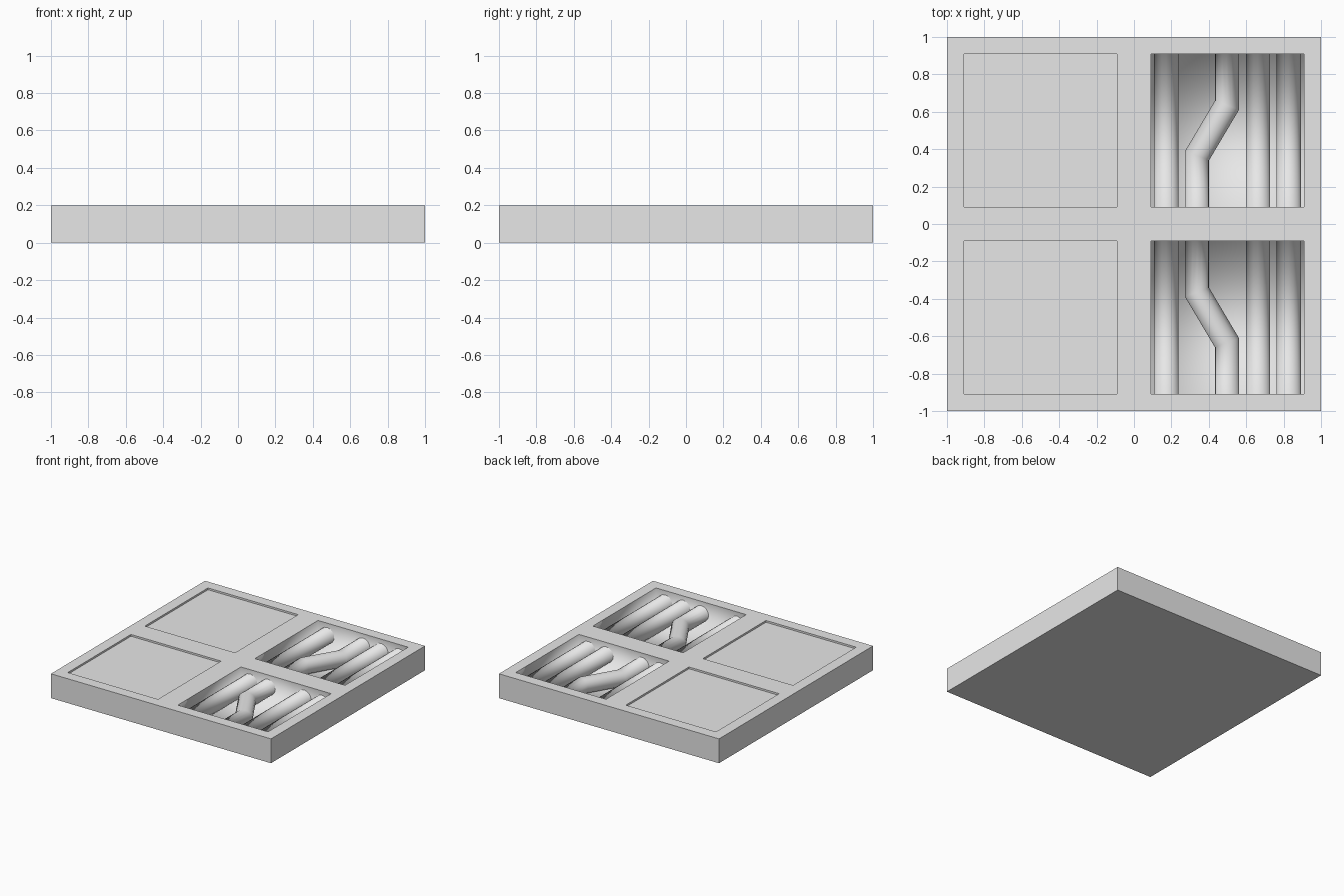
import bpy, bmesh, math

cube = bpy.data.objects.get("Cube")
if cube:
    bpy.data.objects.remove(cube, do_unlink=True)

TOP, PIT, PANEL = 0.2, 0.035, 0.185
OUT, IN = 0.91, 0.09          # outer and inner rims of the recesses
R = 0.065                     # pipe radius
SIDES = 16

grey = bpy.data.materials.new("plain_grey")
grey.use_nodes = True
grey.diffuse_color = (0.8, 0.8, 0.8, 1)
grey.node_tree.nodes["Principled BSDF"].inputs["Base Color"].default_value = (0.8, 0.8, 0.8, 1)


def finish(name, bm):
    mesh = bpy.data.meshes.new(name)
    bm.to_mesh(mesh)
    bm.free()
    mesh.materials.append(grey)
    obj = bpy.data.objects.new(name, mesh)
    bpy.context.collection.objects.link(obj)


def floor_slab():
    """Square slab whose top grid has four cells sunk into it."""
    bm = bmesh.new()
    lines = (-1, -OUT, -IN, IN, OUT, 1)
    grid = [[bm.verts.new((x, y, TOP)) for y in lines] for x in lines]
    cells = {}
    for i in range(5):
        for j in range(5):
            cells[i, j] = bm.faces.new((grid[i][j], grid[i + 1][j],
                                        grid[i + 1][j + 1], grid[i][j + 1]))
    panels = [cells[1, 1], cells[1, 3]]
    pits = [cells[3, 1], cells[3, 3]]
    # outer sides and underside
    rim = [e for e in bm.edges if e.is_boundary]
    for item in bmesh.ops.extrude_edge_only(bm, edges=rim)["geom"]:
        if isinstance(item, bmesh.types.BMVert):
            item.co.z = 0
    bmesh.ops.holes_fill(bm, edges=[e for e in bm.edges if e.is_boundary], sides=0)
    # two shallow panels on one side, two deep pits on the other
    for group, height in ((panels, PANEL), (pits, PIT)):
        for sunk in bmesh.ops.extrude_discrete_faces(bm, faces=group)["faces"]:
            for v in sunk.verts:
                v.co.z = height
            if height == PIT:
                for e in sunk.edges:
                    for f in e.link_faces:
                        f.smooth = True
    bmesh.ops.recalc_face_normals(bm, faces=bm.faces)
    # crisp rims
    for e in bm.edges:
        e.smooth = min(v.co.z for v in e.verts) < TOP - 0.01
    finish("floor_slab", bm)


def pipe(name, path, flip):
    """Tube through (x, y, skew) points; skew shears the ring to mitre a bend."""
    bm = bmesh.new()
    rings = []
    for x, y, skew in path:
        ring = []
        for k in range(SIDES):
            a = math.tau * k / SIDES
            c, s = R * math.cos(a), R * math.sin(a)
            ring.append(bm.verts.new((x + c, flip * (y - skew * c), PIT + R + s)))
        rings.append(ring)
    for lo, hi in zip(rings, rings[1:]):
        for k in range(SIDES):
            n = (k + 1) % SIDES
            bm.faces.new((lo[k], lo[n], hi[n], hi[k]))
    bmesh.ops.recalc_face_normals(bm, faces=bm.faces)
    # wall discs closing the ends, facing into the pit
    for ring, inward in ((rings[0], flip), (rings[-1], -flip)):
        disc = bm.faces.new(ring)
        disc.normal_update()
        if disc.normal.y * inward < 0:
            disc.normal_flip()
    for f in bm.faces:
        f.smooth = True
    finish(name, bm)


floor_slab()
for side, flip in (("back", 1), ("front", -1)):
    for label, x in (("inner", 0.173), ("middle", 0.663), ("outer", 0.827)):
        pipe(f"{side}_{label}_pipe", [(x, IN, 0), (x, OUT, 0)], flip)
    bend = [(0.337, IN, 0), (0.337, 0.365, 0.36), (0.497, 0.635, 0.36), (0.497, OUT, 0)]
    pipe(f"{side}_bent_pipe", bend, flip)
